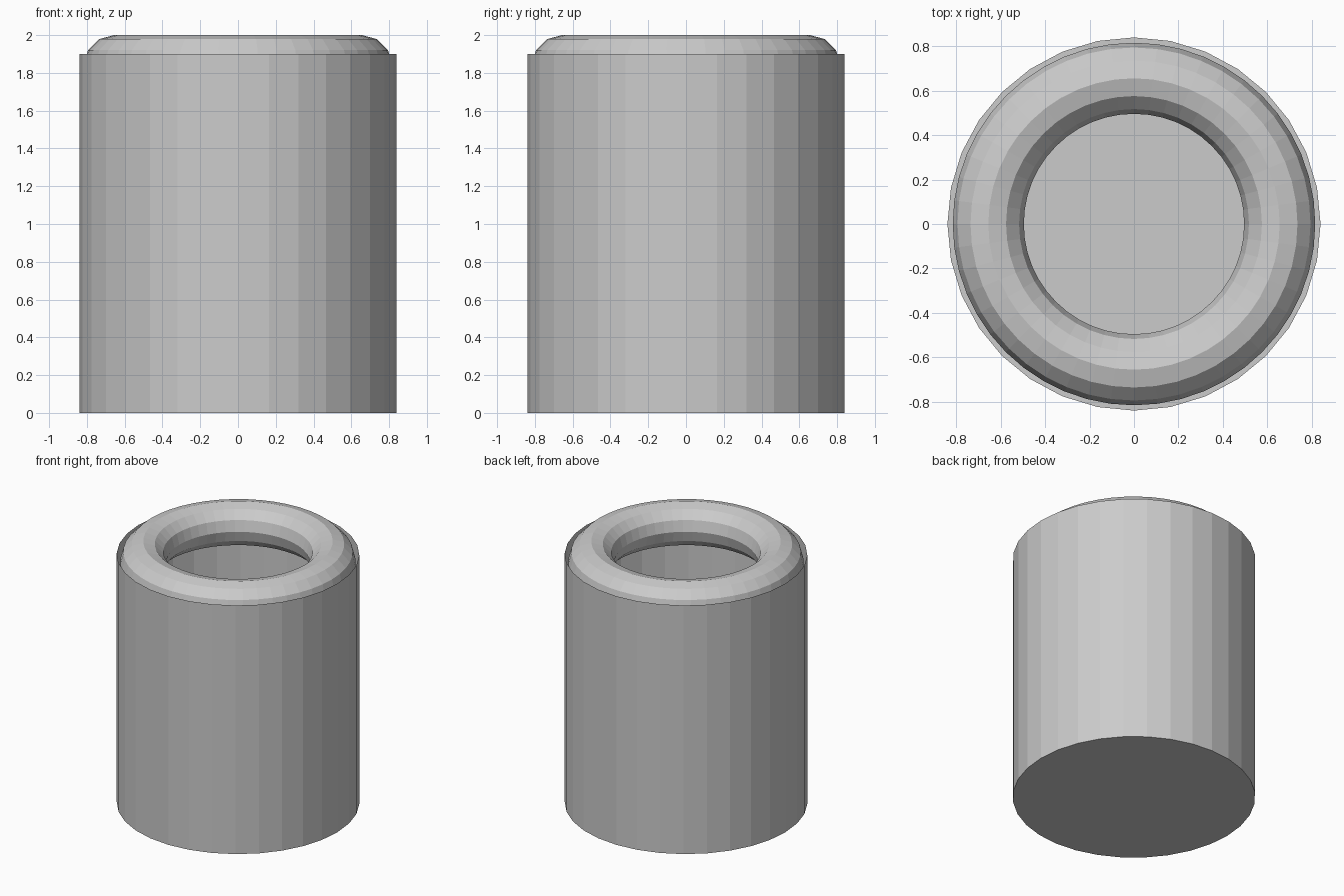
import bpy, bmesh, math

if "Cube" in bpy.data.objects:
    bpy.data.objects.remove(bpy.data.objects["Cube"])

BODY_R, BODY_H = 0.84, 1.9
RING_R, TUBE_R = 0.656, 0.16

# Body: thin-walled open-topped cup with a closed bottom
bm = bmesh.new()
rim = [bm.verts.new((BODY_R * math.cos(math.tau * i / 32),
                     BODY_R * math.sin(math.tau * i / 32), 0)) for i in range(32)]
base = bm.faces.new(rim)
base.normal_flip()
walls = bmesh.ops.extrude_edge_only(bm, edges=bm.edges[:])
top = [v for v in walls["geom"] if isinstance(v, bmesh.types.BMVert)]
bmesh.ops.translate(bm, verts=top, vec=(0, 0, BODY_H))
bmesh.ops.recalc_face_normals(bm, faces=bm.faces[:])
if base.normal.z > 0:
    bmesh.ops.reverse_faces(bm, faces=bm.faces[:])
mesh = bpy.data.meshes.new("cup_body")
bm.to_mesh(mesh)
bm.free()
bpy.context.collection.objects.link(bpy.data.objects.new("cup_body", mesh))

# Rounded ring set into the open mouth
bpy.ops.mesh.primitive_torus_add(major_segments=48, minor_segments=12,
                                 major_radius=RING_R, minor_radius=TUBE_R,
                                 location=(0, 0, 2 - TUBE_R))
bpy.context.object.name = "mouth_ring"
